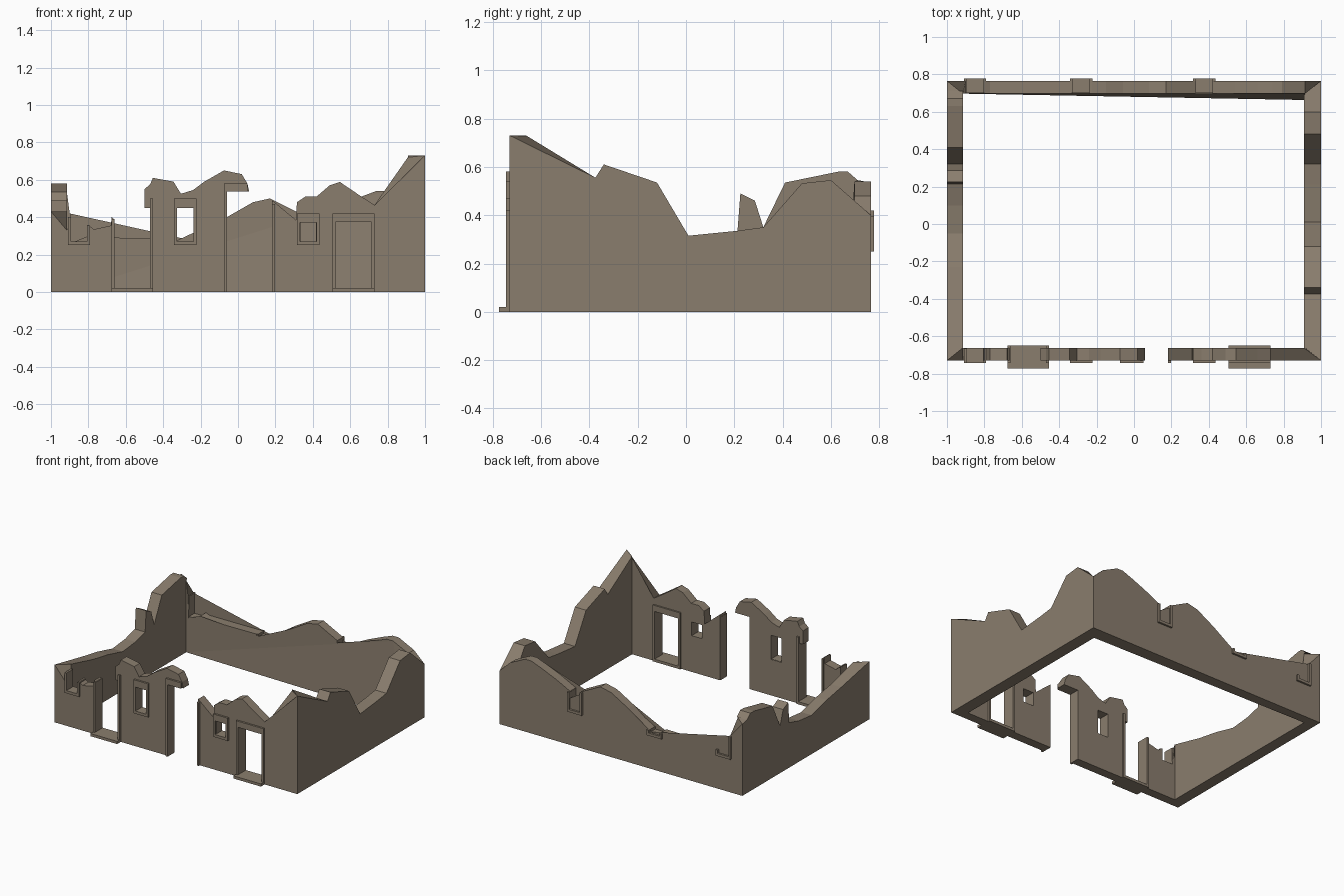
import bpy, bmesh

if "Cube" in bpy.data.objects:
    bpy.data.objects.remove(bpy.data.objects["Cube"])

stone = bpy.data.materials.new("weathered_stone")
stone.diffuse_color = (0.255, 0.207, 0.155, 1)
stone.use_nodes = True
stone.node_tree.nodes["Principled BSDF"].inputs["Base Color"].default_value = stone.diffuse_color

# Outer / inner plan limits of the four walls
X_OUT, X_IN = 1.0, 0.915
YF, YF_IN, YB, YB_IN = -0.73, -0.662, 0.765, 0.697


def finish(bm, name):
    bmesh.ops.recalc_face_normals(bm, faces=bm.faces)
    me = bpy.data.meshes.new(name)
    bm.to_mesh(me)
    bm.free()
    me.materials.append(stone)
    ob = bpy.data.objects.new(name, me)
    bpy.context.collection.objects.link(ob)
    return ob


def wall(name, profile, axis, outer, inner, foot_shift=0.0):
    """Extrude a broken (u, z) outline through the wall; ends at corners are mitred."""
    mitre = ({-X_OUT: -X_IN, X_OUT: X_IN} if axis == "x"
             else {YF: YF_IN, YB: YB_IN})
    place = (lambda u, d, z: (u, d, z)) if axis == "x" else (lambda u, d, z: (d, u, z))
    bm = bmesh.new()
    a = [bm.verts.new(place(u, outer, z)) for u, z in profile]
    b = [bm.verts.new(place(mitre.get(u, u), inner, z)) for u, z in profile]
    bm.faces.new(a)
    bm.faces.new(b[::-1])
    n = len(a)
    for i in range(n):
        j = (i + 1) % n
        bm.faces.new((a[i], b[i], b[j], a[j]))
    if foot_shift:  # thicker foot at the right-hand inner corner
        bmesh.ops.triangulate(bm, faces=[f for f in bm.faces if len(f.verts) > 4])
        for v in b:
            if v.co.z < 0.01 and v.co.x > 0:
                v.co.y += foot_shift
    return finish(bm, name)


def box(name, x0, x1, y0, y1, z0, z1):
    bm = bmesh.new()
    bmesh.ops.create_cube(bm, size=1)
    for v in bm.verts:
        v.co = (x1 if v.co.x > 0 else x0, y1 if v.co.y > 0 else y0,
                z1 if v.co.z > 0 else z0)
    return finish(bm, name)


def cut(ob, x0, x1, z0, z1):
    """Cut an opening straight through a front wall."""
    c = box("opening_cutter", x0, x1, YF - 0.1, YF_IN + 0.1, z0, z1)
    c.hide_render = True
    m = ob.modifiers.new("opening", "BOOLEAN")
    m.operation, m.object, m.solver = "DIFFERENCE", c, "EXACT"
    bpy.context.view_layer.objects.active = ob
    bpy.ops.object.modifier_apply(modifier=m.name)
    bpy.data.objects.remove(c)


def frame(name, x0, x1, z0, y0, y1, left, right, top=None, t=0.016, sill=0.02):
    """Surround: sill, two jambs of given heights and an optional lintel (bottom, top)."""
    if sill:
        box(name + "_sill", x0, x1, y0, y1, z0, z0 + sill)
    if left:
        box(name + "_left_jamb", x0, x0 + t, y0, y1, z0, left)
    if right:
        box(name + "_right_jamb", x1 - t, x1, y0, y1, z0, right)
    if top:
        box(name + "_lintel", x0, x1, y0, y1, *top)


# Side walls
wall("right_wall", [(YF, 0), (YB, 0), (YB, .40), (.60, .545), (.48, .532), (.32, .35),
                    (.21, .335), (.01, .315), (-.12, .535), (-.34, .61),
                    (-.375, .555), (YF, .73)], "y", X_OUT, X_IN - .007)
wall("left_wall", [(YF, 0), (YB, 0), (YB, .535), (.71, .545), (.67, .58), (.63, .58),
                   (.41, .535), (.32, .35), (.285, .46), (.225, .49), (.213, .335),
                   (.1, .305), (-.05, .29), (-.23, .335), (-.4, .365), (YF, .43)],
     "y", -X_OUT, -X_IN)

# Back wall with broken window notches
wall("back_wall", [(-1, 0), (1, 0), (1, .40), (.915, .48), (.79, .54), (.74, .54),
                   (.66, .51), (.54, .46), (.42, .40), (.42, .26), (.33, .26), (.33, .42),
                   (.17, .50), (.08, .48), (-.06, .40), (-.15, .33), (-.235, .285),
                   (-.24, .26), (-.33, .26), (-.335, .29), (-.6, .288), (-.77, .288),
                   (-.80, .30), (-.80, .26), (-.895, .26), (-.9, .42), (-1, .535)],
     "x", YB, YB_IN, foot_shift=-.034)

# Front wall pieces
wall("front_wall_left_stub", [(-1, 0), (-.66, 0), (-.66, .385), (-.675, .40), (-.68, .355),
                              (-.77, .335), (-.805, .36), (-.805, .27), (-.895, .27),
                              (-.9, .36), (-.915, .33), (-1, .43)], "x", YF, YF_IN)
mid = wall("front_wall_middle", [(-.46, 0), (-.062, 0), (-.062, .537), (.06, .537),
                                 (.05, .58), (.02, .63), (-.075, .65), (-.18, .59),
                                 (-.24, .545), (-.305, .525), (-.345, .59), (-.455, .61),
                                 (-.47, .575), (-.50, .55), (-.50, .45), (-.46, .45)],
           "x", YF, YF_IN)
cut(mid, -.325, -.237, .268, .448)
right = wall("front_wall_right", [(.183, 0), (1, 0), (1, .73), (.73, .465), (.66, .51),
                                  (.545, .588), (.49, .57), (.42, .51), (.36, .51),
                                  (.315, .48), (.31, .385), (.183, .49)], "x", YF, YF_IN)
cut(right, .333, .417, .27, .372)
cut(right, .52, .714, .018, .376)

# Front window surrounds
W0, W1 = YF - .014, YF_IN - .004
frame("left_window", -.91, -.79, .25, W0, W1, .40, .355)
frame("middle_window", -.341, -.221, .25, W0, W1, .50, .50, (.448, .50))
frame("right_window", .315, .435, .25, W0, W1, .42, .42, (.372, .42))

# Door surrounds and steps
D0, D1 = YF - .014, YF_IN + .012
frame("left_door", -.676, -.455, 0, D0, D1, .39, .45, sill=0)
box("left_door_upper_jamb", -.471, -.455, D0, D1, .45, .50)
frame("right_door", .504, .73, 0, D0, D1, .42, .42, (.375, .42), sill=0)
frame("centre_door", -.076, .197, 0, W0, W1, .58, .47, sill=0)
box("centre_door_broken_lintel", -.076, .05, W0, W1, .537, .58)
for name, x0, x1 in (("left", -.676, -.455), ("right", .504, .73)):
    box(name + "_door_step", x0, x1, -.773, D1, 0, .02)

# Back window surrounds
B0, B1 = YB_IN + .004, YB + .014
frame("back_left_window", -.91, -.79, .25, B0, B1, .42, .295)
frame("back_middle_window", -.341, -.221, .25, B0, B1, .29, .29)
frame("back_right_window", .315, .435, .25, B0, B1, .42, .395)
